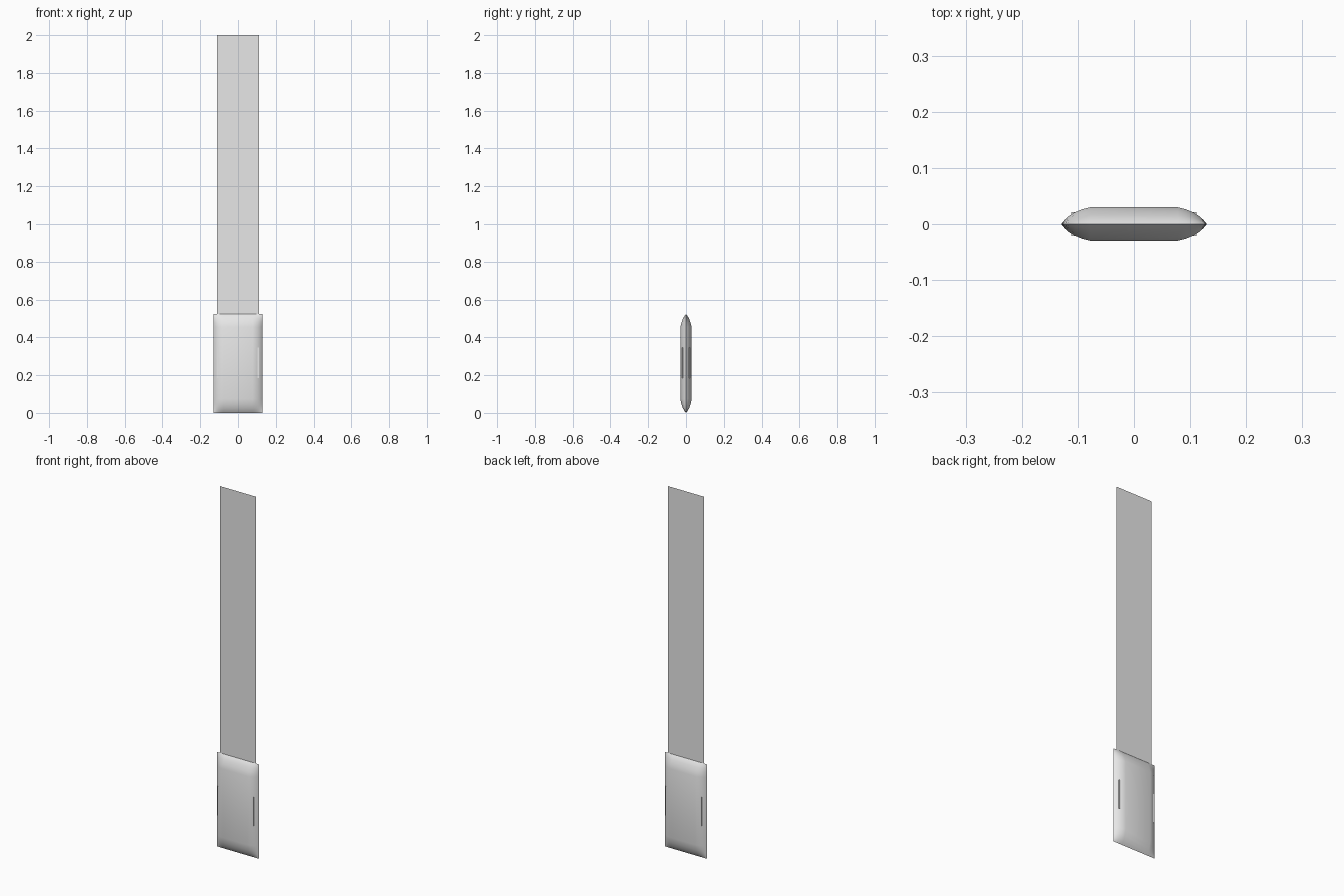
import bpy
import bmesh

if "Cube" in bpy.data.objects:
    bpy.data.objects.remove(bpy.data.objects["Cube"])

grey = bpy.data.materials.new("light grey")
grey.use_nodes = True
colour = (0.8, 0.8, 0.8, 1)
grey.diffuse_color = colour
grey.node_tree.nodes["Principled BSDF"].inputs["Base Color"].default_value = colour


def add_object(name, bm):
    bmesh.ops.recalc_face_normals(bm, faces=bm.faces)
    mesh = bpy.data.meshes.new(name)
    bm.to_mesh(mesh)
    bm.free()
    mesh.materials.append(grey)
    obj = bpy.data.objects.new(name, mesh)
    bpy.context.collection.objects.link(obj)
    return obj


# Pillow-shaped case: thickness falls to a knife edge on all four sides
HALF_DEPTH = 0.03
side = [(0.078, 1), (0.093, 0.87), (0.105, 0.7), (0.115, 0.5), (0.124, 0.24), (0.13, 0)]
across = [(-x, t) for x, t in reversed(side)] + side
upright = [(0, 0), (0.01, 0.27), (0.025, 0.55), (0.045, 0.8), (0.075, 1),
           (0.455, 1), (0.48, 0.78), (0.5, 0.52), (0.515, 0.24), (0.523, 0)]

bm = bmesh.new()
for sign in (-1, 1):
    rows = [[bm.verts.new((x, sign * HALF_DEPTH * tx * tz, z)) for x, tx in across]
            for z, tz in upright]
    for low, high in zip(rows, rows[1:]):
        for i in range(len(across) - 1):
            bm.faces.new((low[i], low[i + 1], high[i + 1], high[i]))
bmesh.ops.remove_doubles(bm, verts=bm.verts, dist=0.0001)
case = add_object("case", bm)
bpy.context.view_layer.objects.active = case
case.select_set(True)
bpy.ops.object.shade_smooth_by_angle(angle=0.5)

# Flat strap rising out of the case
bm = bmesh.new()
corners = [(-0.11, 0.45), (0.11, 0.45), (0.11, 2), (-0.11, 2)]
bm.faces.new([bm.verts.new((x, 0, z)) for x, z in corners])
add_object("strap", bm)

# Slim grip ridges near both edges, standing proud on front and back
for label, sx in (("left", 1), ("right", -1)):
    bm = bmesh.new()
    bmesh.ops.create_cube(bm, size=1)
    bmesh.ops.scale(bm, vec=(0.009, 0.043, 0.16), verts=bm.verts)
    bmesh.ops.translate(bm, vec=(sx * 0.107, 0, 0.265), verts=bm.verts)
    add_object(label + "_grip_ridge", bm)
